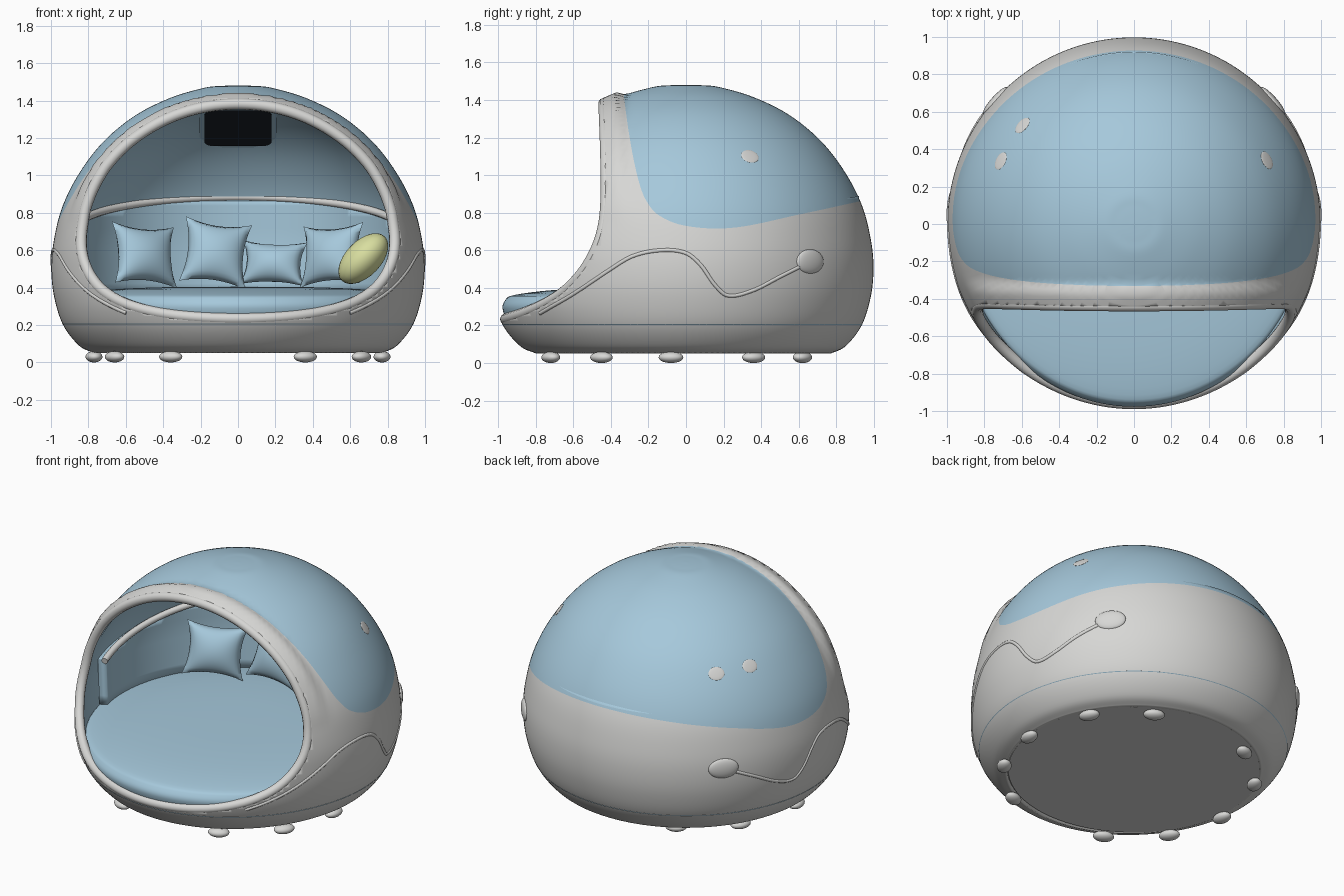
import bpy, bmesh, math
from mathutils import Vector, Matrix, Euler

if "Cube" in bpy.data.objects:
    bpy.data.objects.remove(bpy.data.objects["Cube"])


def material(name, rgb):
    m = bpy.data.materials.new(name)
    m.diffuse_color = (*rgb, 1)
    m.use_nodes = True
    m.node_tree.nodes["Principled BSDF"].inputs["Base Color"].default_value = m.diffuse_color
    return m


WHITE = material("warm white shell", (0.68, 0.68, 0.665))
BLUE = material("light blue fabric", (0.38, 0.58, 0.71))
YELLOW = material("pale yellow", (0.69, 0.73, 0.35))
DARK = material("dark vent", (0.01, 0.014, 0.02))


def clamp(t):
    return max(0.0, min(1.0, t))


def spline(pts):
    """Smooth function of the first column (Hermite, finite difference slopes)."""
    xs, ys = [p[0] for p in pts], [p[1] for p in pts]
    n = len(pts)
    sl = [(ys[min(i + 1, n - 1)] - ys[max(i - 1, 0)]) / (xs[min(i + 1, n - 1)] - xs[max(i - 1, 0)])
          for i in range(n)]

    def f(x):
        x = max(xs[0], min(xs[-1], x))
        i = 0
        while i < n - 2 and x > xs[i + 1]:
            i += 1
        h = xs[i + 1] - xs[i]
        t = (x - xs[i]) / h
        return ((2*t**3 - 3*t**2 + 1) * ys[i] + (t**3 - 2*t**2 + t) * h * sl[i]
                + (3*t**2 - 2*t**3) * ys[i + 1] + (t**3 - t**2) * h * sl[i + 1])
    return f


# Main curves: shell radius profile, front opening y(z), canopy edge z(y)
SHELL = [(0.77, 0.05), (0.85, 0.09), (0.935, 0.2), (0.983, 0.35), (0.998, 0.5), (0.985, 0.65),
         (0.94, 0.83), (0.85, 1.01), (0.72, 1.18), (0.55, 1.32), (0.36, 1.415), (0.18, 1.468),
         (0.09, 1.478), (0, 1.481)]
radius = spline([(z, r) for r, z in SHELL])
opening = spline([(0, -1.7), (0.15, -1.3), (0.22, -1.0), (0.27, -0.85), (0.35, -0.7), (0.45, -0.59),
                  (0.57, -0.51), (0.7, -0.46), (0.85, -0.44), (1.1, -0.44), (1.5, -0.455)])
canopy_edge = spline([(-0.345, 1.6), (-0.33, 1.42), (-0.3, 1.2), (-0.26, 1.0), (-0.22, 0.88), (-0.15, 0.79),
                      (0, 0.73), (0.25, 0.72), (0.6, 0.79), (0.92, 0.86), (1.0, 0.88)])


def front_side(p):
    return p.y - opening(p.z)


def warp(p):
    """Push the low front lip forward."""
    p = Vector(p)
    if p.y < 0:
        p.y -= 0.045 * p.y * p.y * clamp((0.5 - p.z) / 0.2)
    return p


def finish(obj, mats, angle=40):
    for m in mats:
        obj.data.materials.append(m)
    bpy.ops.object.select_all(action='DESELECT')
    obj.select_set(True)
    bpy.context.view_layer.objects.active = obj
    bpy.ops.object.shade_smooth_by_angle(angle=math.radians(angle))
    return obj


def to_object(bm, name, mats, angle=40):
    me = bpy.data.meshes.new(name)
    bm.to_mesh(me)
    bm.free()
    obj = bpy.data.objects.new(name, me)
    bpy.context.collection.objects.link(obj)
    return finish(obj, mats, angle)


def lathe(profile, cols=128):
    bm = bmesh.new()
    rows = [[bm.verts.new((r * math.cos(a), r * math.sin(a), z))
             for a in (2 * math.pi * j / cols for j in range(cols))] for r, z in profile]
    for a, b in zip(rows, rows[1:]):
        for j in range(cols):
            k = (j + 1) % cols
            bm.faces.new((a[j], a[k], b[k], b[j]))
    bmesh.ops.remove_doubles(bm, verts=bm.verts[:], dist=1e-5)
    return bm


def smooth_profile(pts, steps=6):
    r, z = spline([(i, p[0]) for i, p in enumerate(pts)]), spline([(i, p[1]) for i, p in enumerate(pts)])
    n = (len(pts) - 1) * steps
    return [(max(0, r(i / steps)), z(i / steps)) for i in range(n + 1)]


def cut(bm, g, remove=False):
    """Slice mesh edges along g = 0; optionally delete the negative side."""
    new = []
    for e in bm.edges[:]:
        a, b = e.verts[0], e.verts[1]
        pa, pb = a.co.copy(), b.co.copy()
        neg = g(pa) < 0
        if neg != (g(pb) < 0):
            lo, hi = 0.0, 1.0
            for _ in range(18):
                m = (lo + hi) / 2
                lo, hi = (m, hi) if (g(pa.lerp(pb, m)) < 0) == neg else (lo, m)
            new.append(bmesh.utils.edge_split(e, a, lo)[1])
    bmesh.ops.connect_verts(bm, verts=new)
    if remove:
        bad = [f for f in bm.faces if g(f.calc_center_median()) < 0]
        bmesh.ops.delete(bm, geom=bad, context='FACES')
    bmesh.ops.remove_doubles(bm, verts=bm.verts[:], dist=3e-4)


def tube(name, pts, depth, mat, cyclic=False):
    cu = bpy.data.curves.new(name, 'CURVE')
    cu.dimensions, cu.bevel_depth, cu.bevel_resolution, cu.use_fill_caps = '3D', depth, 3, True
    sp = cu.splines.new('POLY')
    sp.points.add(len(pts) - 1)
    for q, p in zip(sp.points, pts):
        q.co = (*p, 1)
    sp.use_cyclic_u = cyclic
    obj = bpy.data.objects.new(name, cu)
    bpy.context.collection.objects.link(obj)
    bpy.ops.object.select_all(action='DESELECT')
    obj.select_set(True)
    bpy.context.view_layer.objects.active = obj
    bpy.ops.object.convert(target='MESH')
    return finish(bpy.context.object, [mat], 60)


def ellipsoid(name, loc, scale, rot, mat):
    bm = bmesh.new()
    bmesh.ops.create_uvsphere(bm, u_segments=28, v_segments=14, radius=1)
    bm.transform(Matrix.LocRotScale(Vector(loc), rot, Vector(scale)))
    return to_object(bm, name, [mat], 80)


def solidify(obj, thickness, offset_mat=0):
    m = obj.modifiers.new("thickness", 'SOLIDIFY')
    m.thickness, m.material_offset = thickness, offset_mat


# Shell with raised opening frame, blue canopy outside and blue lining inside
bm = lathe(smooth_profile(SHELL), 160)
for v in bm.verts:
    v.co = warp(v.co)
    s = clamp((0.13 - front_side(v.co)) / 0.035) * clamp((v.co.z - 0.75) / 0.3)
    v.co += (v.co - Vector((0, 0, 0.5))).normalized() * 0.028 * s
cut(bm, front_side, True)
canopy = lambda p: p.z - canopy_edge(p.y)
cut(bm, canopy)
for f in bm.faces:
    f.material_index = int(canopy(f.calc_center_median()) > 0)
edge_pts = [v.co.copy() for v in bm.verts if v.is_boundary and v.co.z > 0.12]
solidify(to_object(bm, "shell", [WHITE, BLUE]), 0.055, 1)

# Rounded rim around the opening
edge_pts.sort(key=lambda p: math.atan2(p.x, p.z - 0.7))
rim = []
for p in edge_pts:
    p = p + (Vector((0, 0, 0.6)) - p).normalized() * 0.028
    if not rim or (p - rim[-1]).length > 0.02:
        rim.append(p)
tube("opening_rim", rim, 0.03, WHITE, True)

# Base plate and feet
to_object(lathe([(0, 0.05), (0.77, 0.05), (0.79, 0.08), (0, 0.1)], 96), "base_plate", [WHITE])
for side in (1, -1):
    for x, y in ((0.36, -0.72), (0.66, -0.45), (0.77, -0.08), (0.66, 0.36), (0.36, 0.62)):
        ellipsoid("foot", (side * x, y, 0.03), (0.045, 0.066, 0.03),
                  Euler((0, 0, math.atan2(y, side * x))).to_quaternion(), WHITE)

# Mattress
bm = lathe(smooth_profile([(0, 0.18), (0.86, 0.19), (0.915, 0.23), (0.937, 0.29), (0.93, 0.335),
                           (0.89, 0.362), (0.7, 0.388), (0.4, 0.402), (0, 0.405)], 4))
for v in bm.verts:
    v.co = warp(v.co)
to_object(bm, "mattress", [BLUE], 60)

# Backrest and the white trim above it
trim_z = lambda y: 0.705 + 0.2 * y
bm = lathe([(0.93 - 0.012 * abs(i - 5) / 5, 0.36 + 0.06 * i) for i in range(11)])
cut(bm, lambda p: trim_z(p.y) - p.z, True)
cut(bm, lambda p: p.y + 0.2, True)
solidify(to_object(bm, "backrest", [BLUE]), 0.055)
arc = [math.radians(-14 + 208 * i / 80) for i in range(81)]
tube("backrest_trim", [(0.875 * math.cos(a), 0.875 * math.sin(a), trim_z(0.875 * math.sin(a)) + 0.005)
                       for a in arc], 0.021, WHITE)


# Square pillows with pinched sides
def pillow(loc, w, h, turn, lean, roll):
    bm = bmesh.new()
    for s in (1, -1):
        got = bmesh.ops.create_grid(bm, x_segments=18, y_segments=18, size=1)
        for v in got['verts']:
            u, t = v.co.x, v.co.y
            puff = 0.085 * (max(0, (1 - u * u) * (1 - t * t))) ** 0.55
            v.co = (w * u * (1 - 0.17 * (1 - t * t)), -s * puff, h * t * (1 - 0.17 * (1 - u * u)))
    bmesh.ops.remove_doubles(bm, verts=bm.verts[:], dist=1e-5)
    bmesh.ops.recalc_face_normals(bm, faces=bm.faces[:])
    rot = (Matrix.Rotation(math.radians(turn), 4, 'Z') @ Matrix.Rotation(math.radians(-lean), 4, 'X')
           @ Matrix.Rotation(math.radians(roll), 4, 'Y'))
    bm.transform(Matrix.Translation(loc) @ rot)
    to_object(bm, "pillow", [BLUE], 70)


pillow((-0.5, 0.47, 0.575), 0.19, 0.17, 30, 15, 5)
pillow((-0.12, 0.6, 0.585), 0.18, 0.18, 8, 15, 8)
pillow((0.19, 0.62, 0.53), 0.175, 0.125, -8, 20, 2)
pillow((0.5, 0.5, 0.575), 0.18, 0.17, -28, 15, -4)
ellipsoid("round_cushion", (0.67, 0.27, 0.555), (0.165, 0.12, 0.095),
          Euler((0, math.radians(-46), 0)).to_quaternion(), YELLOW)


# Ceiling vent with frame
def slab(name, size, loc, mat):
    bm = bmesh.new()
    bmesh.ops.create_cube(bm, size=1)
    bm.transform(Matrix.Diagonal((*size, 1)))
    upright = [e for e in bm.edges if abs(e.verts[0].co.z - e.verts[1].co.z) > 0.001]
    bmesh.ops.bevel(bm, geom=upright, offset=0.05, segments=5, affect='EDGES', profile=0.5)
    bm.transform(Matrix.Translation(loc) @ Matrix.Rotation(math.radians(-31), 4, 'X'))
    to_object(bm, name, [mat])


slab("vent_frame", (0.41, 0.41, 0.02), (0, 0.5, 1.262), BLUE)
slab("vent_opening", (0.36, 0.36, 0.02), (0, 0.496, 1.257), DARK)

# Side ridge and handle on both flanks
ridge = spline([(-0.75, 0.265), (-0.6, 0.36), (-0.4, 0.5), (-0.28, 0.57), (-0.13, 0.6), (0, 0.585),
                (0.08, 0.52), (0.15, 0.42), (0.22, 0.36), (0.35, 0.385), (0.5, 0.46), (0.6, 0.51)])
for side in (1, -1):
    path = []
    for i in range(81):
        y = -0.75 + 1.35 * i / 80
        r = radius(ridge(y)) - 0.004
        path.append(warp((side * math.sqrt(r * r - y * y), y, ridge(y))))
    tube("side_ridge", path, 0.011, WHITE)
    ellipsoid("side_handle", (side * 0.742, 0.66, 0.54), (0.022, 0.095, 0.065),
              Euler((0, 0, math.atan2(0.66, side * 0.742))).to_quaternion(), WHITE)

# Small pale spots on the canopy
for x, y, z in ((0.71, 0.34, 1.1), (-0.72, 0.34, 1.1), (-0.6, 0.53, 1.09)):
    d = Vector((x, y, 0)).normalized() * radius(z)
    slope = (radius(z + 0.02) - radius(z - 0.02)) / 0.04
    n = Vector((d.x, d.y, -slope * d.length)).normalized()
    ellipsoid("canopy_spot", (d.x, d.y, z), (0.05, 0.042, 0.005), n.to_track_quat('Z', 'Y'), WHITE)
